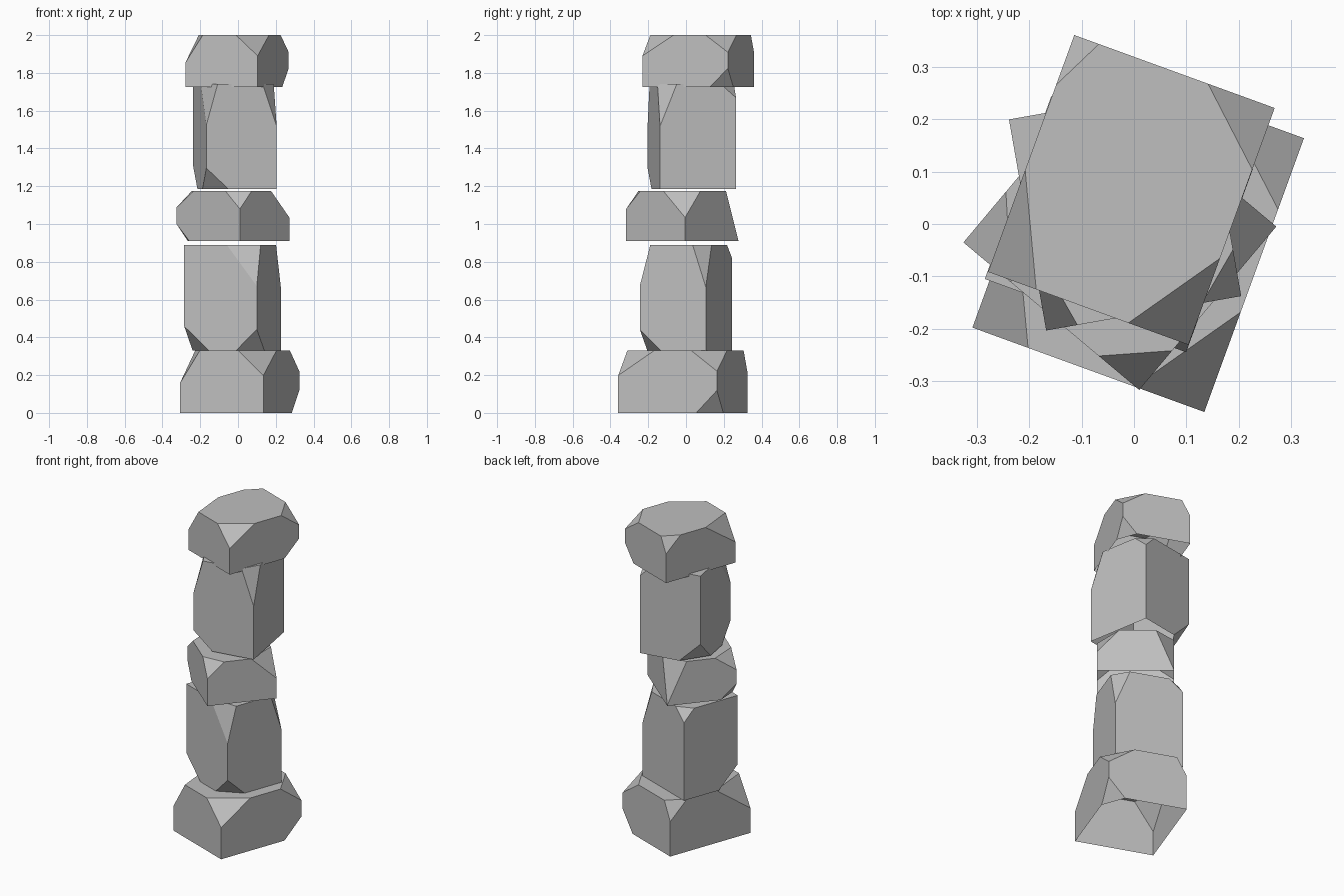
import bpy
import bmesh
from math import radians
from mathutils import Vector

cube = bpy.data.objects.get("Cube")
if cube:
    bpy.data.objects.remove(cube)

stone = bpy.data.materials.new("stone_grey")
stone.use_nodes = True
colour = (0.52, 0.52, 0.52, 1)
stone.diffuse_color = colour
stone.node_tree.nodes["Principled BSDF"].inputs["Base Color"].default_value = colour

# Chipped corners of each stone shape: corner signs -> share of each edge removed
WIDE = {
    (-1, -1, 1): (0.24, 0.43, 0.53),
    (1, -1, 1): (0.30, 0.365, 0.40),
    (1, 1, 1): (0.333, 0.26, 0.33),
    (-1, 1, 1): (0.123, 0.21, 0.34),
    (1, 1, -1): (0.21, 0.21, 0.36),
}
TALL = {
    (-1, -1, -1): (0.337, 0.35, 0.23),
    (1, -1, -1): (0.286, 0.315, 0.20),
    (1, -1, 1): (0.415, 0.16, 0.39),
    (1, 1, 1): (0.22, 0.20, 0.40),
    (-1, 1, 1): (0.20, 0.19, 0.13),
}
FLAT = {
    (-1, -1, 1): (0.27, 0.31, 0.33),
    (1, -1, 1): (0.23, 0.24, 0.36),
    (1, 1, 1): (0.29, 0.37, 0.53),
    (-1, 1, 1): (0.23, 0.28, 0.98),
    (-1, -1, -1): (0.20, 0.23, 0.34),
}


def chipped_stone(name, cuts, size, centre, base, angle):
    """A block with its corners sliced off, open underneath."""
    bm = bmesh.new()
    for sx in (-1, 1):
        for sy in (-1, 1):
            for sz in (-1, 1):
                signs = (sx, sy, sz)
                corner = Vector(s * d / 2 for s, d in zip(signs, size))
                if signs not in cuts:
                    bm.verts.new(corner)
                    continue
                for axis, share in enumerate(cuts[signs]):
                    point = corner.copy()
                    point[axis] -= signs[axis] * share * size[axis]
                    bm.verts.new(point)
    bmesh.ops.convex_hull(bm, input=bm.verts[:])
    bmesh.ops.dissolve_limit(bm, angle_limit=radians(0.5),
                             verts=bm.verts[:], edges=bm.edges[:])
    bmesh.ops.recalc_face_normals(bm, faces=bm.faces[:])
    underside = [f for f in bm.faces if f.normal.z < -0.99]
    bmesh.ops.delete(bm, geom=underside, context='FACES_ONLY')
    mesh = bpy.data.meshes.new(name)
    bm.to_mesh(mesh)
    bm.free()
    mesh.materials.append(stone)
    obj = bpy.data.objects.new(name, mesh)
    obj.location = (*centre, base + size[2] / 2)
    obj.rotation_euler.z = radians(angle)
    bpy.context.collection.objects.link(obj)


# Stones from the ground up
chipped_stone("base_stone", WIDE, (0.471, 0.556, 0.33), (0.008, -0.017), 0, -20)
chipped_stone("lower_tall_stone", TALL, (0.409, 0.372, 0.56), (-0.029, 0), 0.33, -20)
chipped_stone("middle_stone", FLAT, (0.438, 0.407, 0.265), (-0.027, -0.02), 0.91, -40)
chipped_stone("upper_tall_stone", TALL, (0.409, 0.378, 0.555), (-0.017, 0.031), 1.185, -80)
chipped_stone("cap_stone", WIDE, (0.407, 0.481, 0.275), (-0.005, 0.065), 1.725, -20)
